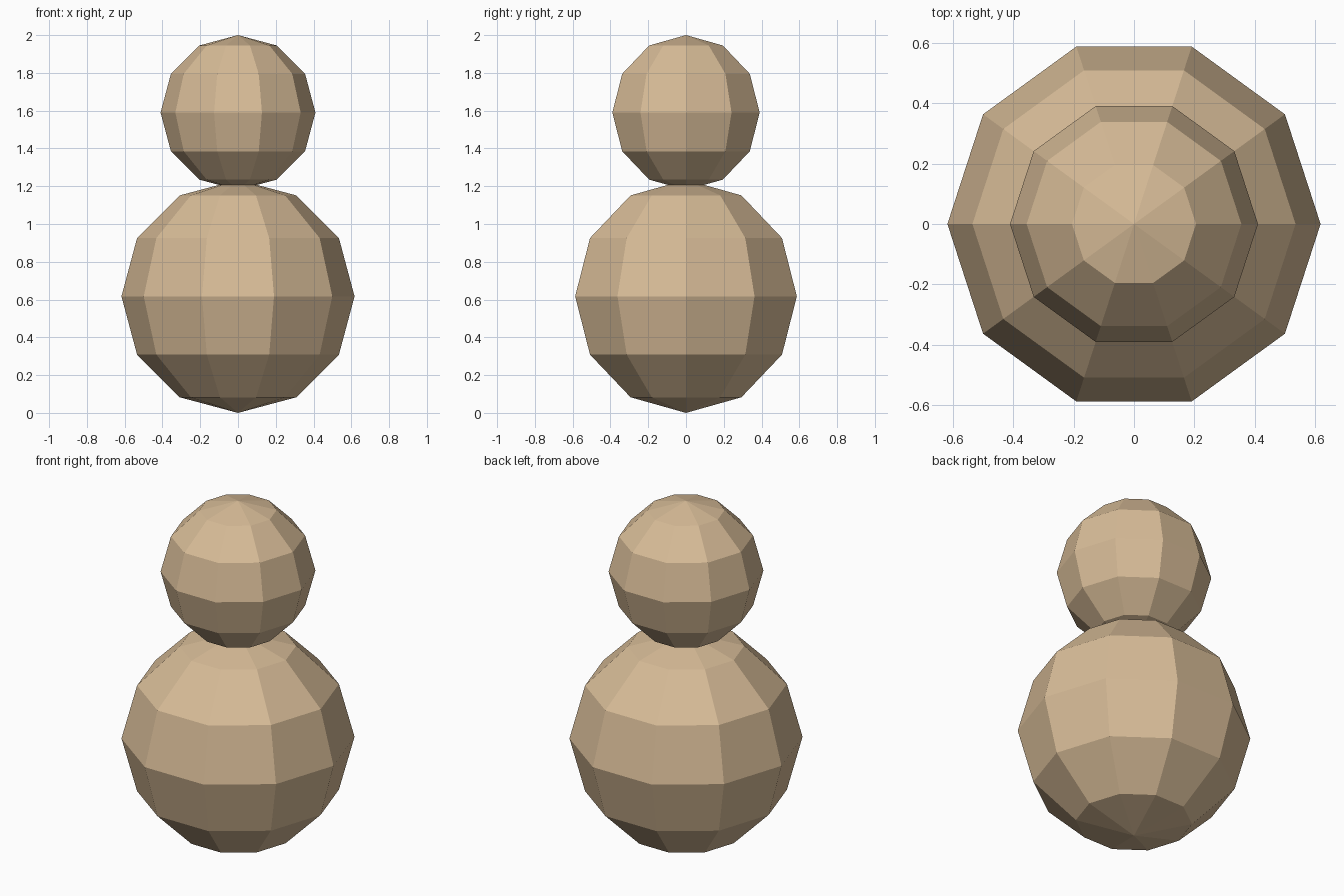
import bpy, bmesh, math
from mathutils import Matrix

if "Cube" in bpy.data.objects:
    bpy.data.objects.remove(bpy.data.objects["Cube"])


def ball(name, radius, z):
    """Low-poly ball: 10 sides, 6 bands, with a vertex on the +x axis."""
    bm = bmesh.new()
    bmesh.ops.create_uvsphere(bm, u_segments=10, v_segments=6, radius=radius)
    rim = max(bm.verts, key=lambda v: math.hypot(v.co.x, v.co.y))
    turn = Matrix.Rotation(-math.atan2(rim.co.y, rim.co.x), 4, 'Z')
    bmesh.ops.transform(bm, matrix=turn, verts=bm.verts)
    mesh = bpy.data.meshes.new(name)
    bm.to_mesh(mesh)
    bm.free()
    obj = bpy.data.objects.new(name, mesh)
    obj.location.z = z
    bpy.context.collection.objects.link(obj)
    return obj


# Colour shared by both parts
tan = bpy.data.materials.new("tan")
tan.diffuse_color = (0.68, 0.5, 0.31, 1)
tan.use_nodes = True
tan.node_tree.nodes["Principled BSDF"].inputs["Base Color"].default_value = tan.diffuse_color

# Large body with a smaller head sunk slightly into it
for part in (ball("body", 0.617, 0.617), ball("head", 0.41, 1.59)):
    part.data.materials.append(tan)
